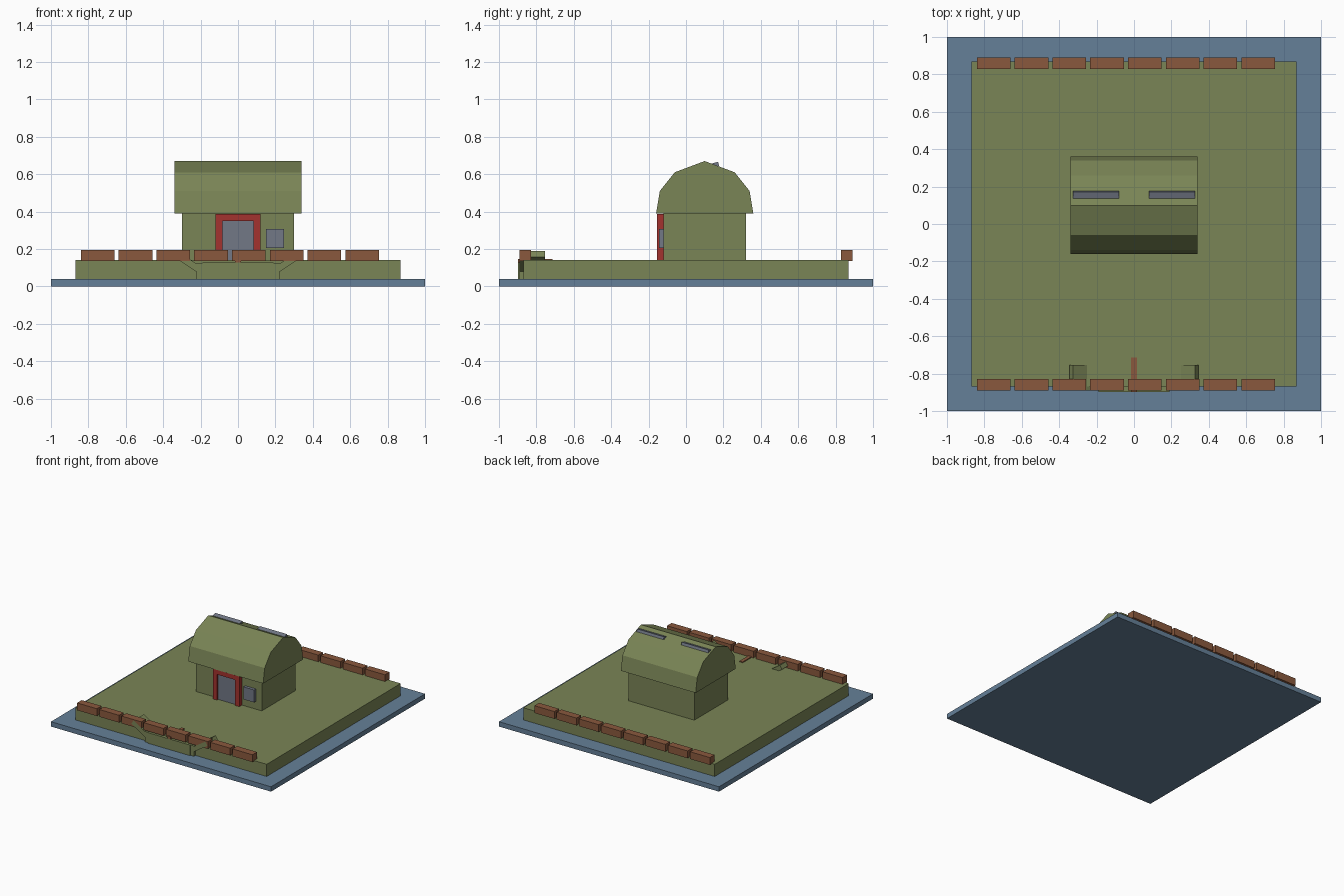
import bpy, math

if "Cube" in bpy.data.objects:
    bpy.data.objects.remove(bpy.data.objects["Cube"])


def material(name, r, g, b):
    def lin(c):
        c /= 255
        return c / 12.92 if c <= 0.04045 else ((c + 0.055) / 1.055) ** 2.4
    m = bpy.data.materials.new(name)
    m.diffuse_color = (lin(r), lin(g), lin(b), 1)
    m.use_nodes = True
    m.node_tree.nodes["Principled BSDF"].inputs["Base Color"].default_value = m.diffuse_color
    return m


GREEN = material("olive green", 122, 133, 86)
BLUE = material("water blue", 101, 128, 152)
BROWN = material("brick brown", 138, 89, 61)
RED = material("door red", 164, 50, 46)
GREY = material("glass grey", 114, 120, 134)


def add_mesh(name, verts, faces, mat):
    me = bpy.data.meshes.new(name)
    me.from_pydata(verts, [], faces)
    me.materials.append(mat)
    ob = bpy.data.objects.new(name, me)
    bpy.context.collection.objects.link(ob)
    return ob


def extrude_x(name, profile, x0, x1, mat):
    """Closed (y, z) profile, anticlockwise seen from +x, extruded along x."""
    n = len(profile)
    verts = [(x, y, z) for x in (x0, x1) for y, z in profile]
    faces = [tuple(reversed(range(n))), tuple(range(n, 2 * n))]
    faces += [(i, (i + 1) % n, n + (i + 1) % n, n + i) for i in range(n)]
    return add_mesh(name, verts, faces, mat)


def box(name, x0, x1, y0, y1, z0, z1, mat):
    return extrude_x(name, [(y0, z0), (y1, z0), (y1, z1), (y0, z1)], x0, x1, mat)


def tilted_box(name, center, size, axis, angle, mat):
    sx, sy, sz = (s / 2 for s in size)
    ob = box(name, -sx, sx, -sy, sy, -sz, sz, mat)
    ob.location = center
    ob.rotation_euler["XYZ".index(axis)] = math.radians(angle)
    return ob


# Water slab and raised lawn
box("water_slab", -1, 1, -1, 1, 0, 0.04, BLUE)
box("lawn", -0.87, 0.87, -0.87, 0.87, 0.04, 0.14, GREEN)

# Brick borders along front and back
for side, y in (("front", -0.86), ("back", 0.86)):
    for i in range(8):
        x = -0.84 + i * 0.202
        box(f"{side}_brick_{i + 1}", x, x + 0.18, y - 0.03, y + 0.03, 0.135, 0.195, BROWN)

# House walls and barrel roof
box("house_walls", -0.30, 0.30, -0.12, 0.32, 0.14, 0.40, GREEN)
half = [(0.26, 0.39), (0.24, 0.51), (0.16, 0.61)]
roof = [(0.10 + d, z) for d, z in half] + [(0.10, 0.67)]
roof += [(0.10 - d, z) for d, z in reversed(half)]
extrude_x("roof", roof, -0.34, 0.34, GREEN)

# Door with its frame, and the window
box("door", -0.085, 0.085, -0.14, -0.115, 0.14, 0.355, GREY)
box("door_lintel", -0.12, 0.12, -0.155, -0.115, 0.35, 0.387, RED)
for side, s in (("left", -1), ("right", 1)):
    x0, x1 = sorted((s * 0.083, s * 0.12))
    box(f"{side}_door_post", x0, x1, -0.155, -0.115, 0.14, 0.352, RED)
box("window", 0.15, 0.247, -0.145, -0.115, 0.205, 0.307, GREY)

# Skylights, small bridge posts and ramps
for side, s in (("left", -1), ("right", 1)):
    tilted_box(f"{side}_skylight", (s * 0.203, 0.155, 0.650), (0.245, 0.04, 0.022), "X", 17, GREY)
    box(f"{side}_bridge_post", s * 0.203 - 0.02, s * 0.203 + 0.02, -0.89, -0.86, 0.04, 0.125, GREEN)
    tilted_box(f"{side}_bridge_ramp", (s * 0.258, -0.822, 0.123), (0.185, 0.136, 0.036),
               "Y", -33 * s, GREEN)

# Bridge front and plank lying across it
box("bridge_front", -0.19, 0.19, -0.897, -0.86, 0.04, 0.127, GREEN)
box("plank", -0.015, 0.015, -0.897, -0.715, 0.127, 0.147, BROWN)
